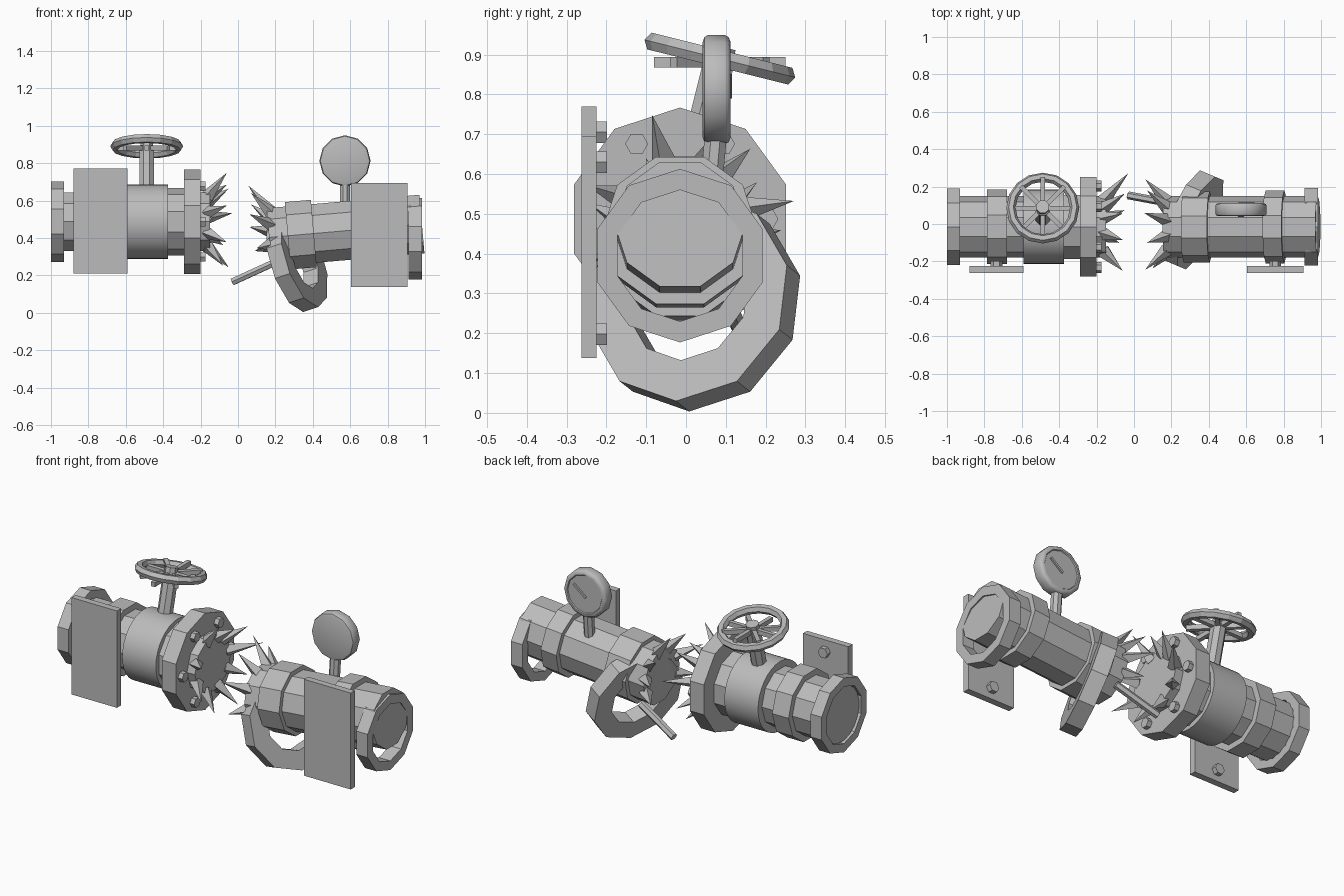
import bpy, bmesh, math
from mathutils import Vector, Matrix

if "Cube" in bpy.data.objects:
    bpy.data.objects.remove(bpy.data.objects["Cube"])

grey = bpy.data.materials.new("pipe_grey")
grey.diffuse_color = (0.5, 0.5, 0.5, 1)
grey.use_nodes = True
grey.node_tree.nodes["Principled BSDF"].inputs["Base Color"].default_value = grey.diffuse_color


def finish(name, bm, smooth=None):
    bmesh.ops.recalc_face_normals(bm, faces=bm.faces[:])
    me = bpy.data.meshes.new(name)
    bm.to_mesh(me)
    bm.free()
    ob = bpy.data.objects.new(name, me)
    bpy.context.collection.objects.link(ob)
    me.materials.append(grey)
    if smooth:
        bpy.ops.object.select_all(action='DESELECT')
        ob.select_set(True)
        bpy.context.view_layer.objects.active = ob
        bpy.ops.object.shade_smooth_by_angle(angle=math.radians(smooth))
    return ob


def lathe(name, origin, axis, profile, n=10, turn=0.0, closed=False, smooth=None):
    """Spin (distance along axis, radius) points round an axis; turn is in sides."""
    d = Vector(axis).normalized()
    up = Vector((0, 0, 1)) if abs(d.z) < 0.9 else Vector((0, 1, 0))
    u = (up - d * up.dot(d)).normalized()
    v = d.cross(u)
    bm = bmesh.new()
    loops = []
    for t, r in profile:
        c = Vector(origin) + d * t
        if r == 0:
            loops.append([bm.verts.new(c)] * n)
            continue
        angles = [(k + turn) * math.tau / n for k in range(n)]
        loops.append([bm.verts.new(c + (u * math.cos(a) + v * math.sin(a)) * r) for a in angles])
    pairs = list(zip(loops, loops[1:]))
    if closed:
        pairs.append((loops[-1], loops[0]))
    for a, b in pairs:
        for k in range(n):
            m = (k + 1) % n
            bm.faces.new(list(dict.fromkeys((a[k], a[m], b[m], b[k]))))
    if not closed:
        for loop, (t, r) in ((loops[0], profile[0]), (loops[-1], profile[-1])):
            if r:
                bm.faces.new(loop)
    return finish(name, bm, smooth)


def rod(name, a, b, r, n=8, turn=0.5, r2=None):
    a, b = Vector(a), Vector(b)
    return lathe(name, a, b - a, [(0, r), ((b - a).length, r if r2 is None else r2)], n, turn)


def hoop(name, origin, axis, t0, t1, r, hole):
    return lathe(name, origin, axis, [(t0, hole), (t0, r), (t1, r), (t1, hole)], closed=True)


def box(name, lo, hi, rot=None, pivot=(0, 0, 0)):
    bm = bmesh.new()
    bmesh.ops.create_cube(bm, size=1)
    lo, hi = Vector(lo), Vector(hi)
    for w in bm.verts:
        w.co = Vector([c * s for c, s in zip(w.co, hi - lo)]) + (lo + hi) / 2
        if rot:
            w.co = rot @ w.co
        w.co += Vector(pivot)
    return finish(name, bm)


X = (1, 0, 0)
CY = -0.015

# Left pipe section, straight along x
L = (0, CY, 0.487)
lathe("left_pipe", L, X, [(-0.985, 0.165), (-0.15, 0.165)], turn=0.5)
hoop("left_end_flange", L, X, -1.0, -0.93, 0.215, 0.165)
lathe("left_band", L, X, [(-0.785, 0.2), (-0.68, 0.2)], turn=0.5)
lathe("valve_body", L, X, [(-0.59, 0.2), (-0.375, 0.2)], n=32, smooth=30)
lathe("neck_band", L, X, [(-0.375, 0.18), (-0.29, 0.18)])
lathe("large_flange", L, X, [(-0.29, 0.28), (-0.2, 0.28)])
for k in range(6):
    a = math.radians(30 + 60 * k)
    y, z = CY + 0.218 * math.cos(a), 0.487 + 0.218 * math.sin(a)
    a = k * math.pi / 3
    y, z = CY + 0.218 * math.cos(a), 0.487 + 0.218 * math.sin(a)
    rod("flange_bolt", (-0.205, y, z), (-0.173, y, z), 0.029, 6)

# Right pipe section, tilted upwards to the right
tilt = math.radians(5)
R = (0.5, CY, 0.432)
D = (math.cos(tilt), 0, math.sin(tilt))
lathe("right_pipe", R, D, [(-0.335, 0.165), (0.485, 0.165)], turn=0.5)
lathe("right_front_band", R, D, [(-0.235, 0.19), (-0.095, 0.19)], turn=0.5)
lathe("right_back_band", R, D, [(0.205, 0.195), (0.305, 0.195)], turn=0.5)
hoop("right_end_flange", (0, CY, 0.395), X, 0.912, 0.985, 0.218, 0.165)

# Loose flange hanging from the right pipe
hoop("loose_flange", (0.315, 0.022, 0.277), (0.88, -0.37, 0.29), -0.045, 0.045, 0.272, 0.165)
rod("loose_bolt", (-0.03, 0.153, 0.165), (0.21, 0.108, 0.275), 0.021, 6)

# Torn metal spikes at the break: angle from up, base x, tip x, tip radius
def spikes(name, cz, x0, items):
    for deg, x1, r1 in items:
        a = math.radians(deg)
        s = Vector((0, math.sin(a), math.cos(a)))
        p = Vector((x0, CY, cz)) + s * 0.14
        q = Vector((x1, CY, cz)) + s * r1
        lathe(name, p, q - p, [(0, 0.036), ((q - p).length, 0)], 4)

spikes("left_spike", 0.487, -0.165, [(-15, -0.06, 0.27), (20, -0.06, 0.21), (45, -0.05, 0.25),
       (81, -0.03, 0.29), (120, -0.08, 0.25), (160, -0.05, 0.26), (200, -0.08, 0.25),
       (245, -0.06, 0.26), (290, -0.06, 0.25)])
spikes("right_spike", 0.405, 0.175, [(-20, 0.07, 0.25), (15, 0.055, 0.285), (48, 0.07, 0.26),
       (78, 0.06, 0.26), (110, 0.09, 0.22), (-62, 0.06, 0.26), (-105, 0.1, 0.23)])

# Handwheel with rim, spokes, hub and stem
W = Vector((-0.488, 0.085, 0.89))
N = Vector((0, math.sin(math.radians(14)), math.cos(math.radians(14))))
rim = [(0.025 * math.sin(k * math.pi / 3), 0.17 + 0.025 * math.cos(k * math.pi / 3)) for k in range(6)]
lathe("handwheel_rim", W, N, rim, n=16, closed=True)
for k in range(4):
    box("handwheel_spoke", (-0.165, -0.012, -0.022), (0.165, 0.012, 0.004),
        Matrix.Rotation(k * math.pi / 4, 3, 'Z'), W)
rod("handwheel_hub", W - N * 0.03, W + N * 0.03, 0.036)
rod("handwheel_stem", W - N * 0.27, W, 0.042)

# Pressure gauge, dial facing the back
G = (0.572, 0, 0.812)
lathe("gauge_case", G, (0, 1, 0), [(0.042, 0.12), (0.046, 0.132), (0.055, 0.137), (0.098, 0.137),
      (0.107, 0.132), (0.112, 0.12), (0.112, 0.112), (0.107, 0.108)], n=12, smooth=40)
box("gauge_needle", (-0.008, 0, -0.006), (0.09, 0.009, 0.006),
    Matrix.Rotation(math.radians(-38), 3, 'Y'), (0.57, 0.107, 0.8))
rod("gauge_stem", (0.572, 0.06, 0.53), (0.572, 0.075, 0.7), 0.03)

# Wall plates with a pair of bolts each
for side, x0, x1, z0, z1 in (("left", -0.88, -0.59, 0.21, 0.77), ("right", 0.605, 0.905, 0.138, 0.695)):
    box(side + "_wall_plate", (x0, -0.263, z0), (x1, -0.225, z1))
    for z in (z0 + 0.06, z1 - 0.065):
        xm = (x0 + x1) / 2
        rod(side + "_plate_bolt", (xm, -0.23, z), (xm, -0.198, z), 0.031, 6)
